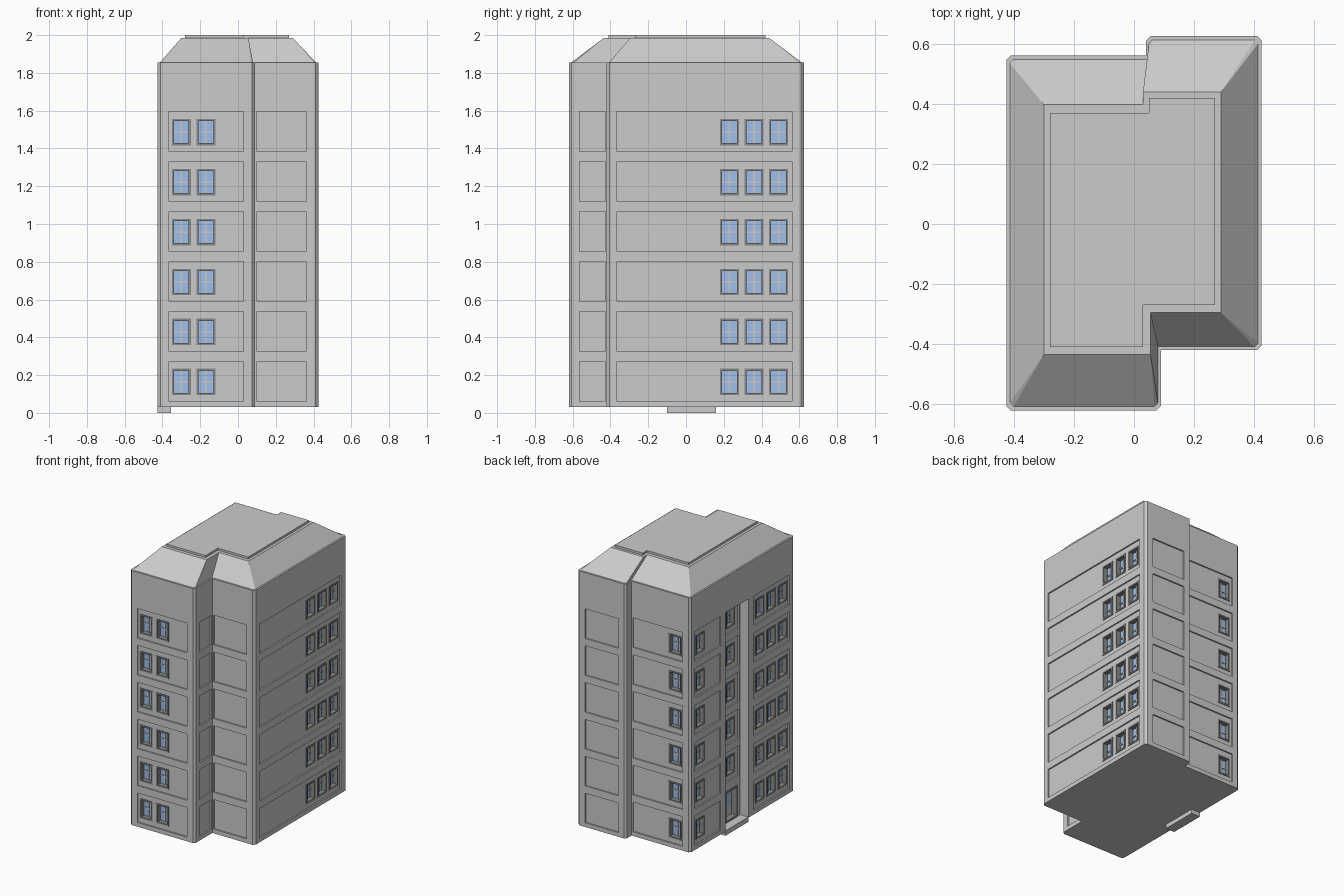
import bpy, bmesh
from mathutils import Matrix, Vector

if "Cube" in bpy.data.objects:
    bpy.data.objects.remove(bpy.data.objects["Cube"])

FLOORS, PITCH = 6, 0.2645
# walls: (axis of normal, plane position, outward sign)
FRONT_L, FRONT_R = ('y', -0.62, -1), ('y', -0.42, -1)
BACK_L, BACK_R = ('y', 0.56, 1), ('y', 0.625, 1)
RIGHT, NOTCH = ('x', 0.425, 1), ('x', 0.09, 1)
LEFT, BAY = ('x', -0.425, -1), ('x', -0.36, -1)


def make_object(name, bm, color=None):
    bmesh.ops.recalc_face_normals(bm, faces=bm.faces)
    mesh = bpy.data.meshes.new(name)
    bm.to_mesh(mesh)
    bm.free()
    ob = bpy.data.objects.new(name, mesh)
    bpy.context.collection.objects.link(ob)
    if color:
        mat = bpy.data.materials.new(name + "_colour")
        mat.diffuse_color = (*color, 1)
        mat.use_nodes = True
        mat.node_tree.nodes["Principled BSDF"].inputs["Base Color"].default_value = mat.diffuse_color
        mesh.materials.append(mat)
    return ob


def box(bm, lo, hi):
    lo, hi = Vector(lo), Vector(hi)
    m = Matrix.Translation((lo + hi) / 2) @ Matrix.Diagonal((*(hi - lo), 1))
    bmesh.ops.create_cube(bm, size=1, matrix=m)


def wall_box(bm, wall, u0, u1, z0, z1, d0, d1):
    """Box on a wall: u along it, z up, d = depth inward from its face."""
    axis, p, s = wall
    a, b = sorted((p - s * d0, p - s * d1))
    if axis == 'x':
        box(bm, (a, u0, z0), (b, u1, z1))
    else:
        box(bm, (u0, a, z0), (u1, b, z1))


def ring_box(bm, wall, u0, u1, z0, z1, t, d0, d1):
    for r in ((u0, u0 + t, z0, z1), (u1 - t, u1, z0, z1),
              (u0 + t, u1 - t, z0, z0 + t), (u0 + t, u1 - t, z1 - t, z1)):
        wall_box(bm, wall, *r, d0, d1)


def outline(x0, x1, x2, x3, y0, y1, y2, y3, c):
    """Stepped footprint with its convex corners chamfered by c."""
    pts = [Vector(p) for p in ((x0, y0), (x1, y0), (x1, y1), (x3, y1),
                               (x3, y3), (x2, y3), (x2, y2), (x0, y2))]
    out = []
    for i, p in enumerate(pts):
        a, b = pts[i - 1] - p, pts[(i + 1) % 8] - p
        k = 0 if i in (2, 6) else c
        out += [p + a.normalized() * k, p + b.normalized() * k]
    return out


def loft(name, layers):
    bm = bmesh.new()
    rings = [[bm.verts.new((p.x, p.y, z)) for p in pts] for pts, z in layers]
    n = len(rings[0])
    for lo, hi in zip(rings, rings[1:]):
        for i in range(n):
            j = (i + 1) % n
            bm.faces.new((lo[i], lo[j], hi[j], hi[i]))
    bm.faces.new(rings[0][::-1])
    bm.faces.new(rings[-1])
    bmesh.ops.remove_doubles(bm, verts=bm.verts, dist=1e-5)
    return make_object(name, bm)


# wall block, mansard roof and flat roof slab
base = outline(-0.425, 0.09, 0.04, 0.425, -0.62, -0.42, 0.56, 0.625, 0.015)
rim = outline(-0.415, 0.08, 0.05, 0.415, -0.61, -0.41, 0.55, 0.615, 0.012)
deck = outline(-0.30, 0.055, 0.03, 0.29, -0.435, -0.295, 0.397, 0.44, 0)
slab = outline(-0.28, 0.03, 0.05, 0.27, -0.41, -0.27, 0.37, 0.42, 0)
walls = loft("walls", [(base, 0.03), (base, 1.855)])
loft("mansard_roof", [(rim, 1.853), (deck, 1.985)])
loft("roof_slab", [(slab, 1.98), (slab, 2.0)])

# sunken panels (wall, from, to) and windows (wall, left edges)
PANELS = [(FRONT_L, -0.365, 0.03), (FRONT_R, 0.10, 0.36), (NOTCH, -0.565, -0.43),
          (RIGHT, -0.365, 0.56), (BACK_R, 0.10, 0.365), (BACK_L, -0.365, 0.03),
          (LEFT, 0.215, 0.505), (LEFT, -0.565, -0.165), (BAY, -0.085, 0.145)]
WINDOWS = [(FRONT_L, (-0.35, -0.22)), (RIGHT, (0.18, 0.31, 0.44)),
           (BACK_L, (-0.35,)), (LEFT, (0.385, -0.29, -0.42, -0.55)),
           (BAY, (-0.05,))]
W, H = 0.10, 0.14

bay_cut, panel_cut, window_cut = bmesh.new(), bmesh.new(), bmesh.new()
frames, bars, glass = bmesh.new(), bmesh.new(), bmesh.new()
wall_box(bay_cut, LEFT, -0.10, 0.16, 0, 1.6, -0.05, 0.065)
for f in range(FLOORS):
    dz = f * PITCH
    for wall, u0, u1 in PANELS:
        if wall is not BAY or f:
            wall_box(panel_cut, wall, u0, u1, 0.06 + dz, 0.272 + dz, -0.01, 0.01)
    for wall, starts in WINDOWS:
        if wall is BAY and f == 0:
            continue
        for u in starts:
            z, um = 0.094 + dz, u + W / 2
            zm = z + H / 2
            wall_box(window_cut, wall, u, u + W, z, z + H, -0.005, 0.05)
            ring_box(frames, wall, u, u + W, z, z + H, 0.011, 0.006, 0.05)
            wall_box(glass, wall, u + 0.01, u + W - 0.01, z + 0.01, z + H - 0.01, 0.04, 0.05)
            wall_box(bars, wall, um - 0.004, um + 0.004, z + 0.01, z + H - 0.01, 0.034, 0.042)
            wall_box(bars, wall, u + 0.01, u + W - 0.01, zm - 0.004, zm + 0.004, 0.034, 0.042)

# entrance: doorway, frame, door leaf with glazing
wall_box(window_cut, BAY, -0.07, 0.07, 0.036, 0.26, -0.005, 0.05)
ring_box(frames, BAY, -0.07, 0.07, 0.036, 0.26, 0.012, -0.004, 0.05)
door = bmesh.new()
wall_box(door, BAY, -0.058, 0.058, 0.046, 0.248, 0.04, 0.05)
make_object("entrance_door", door)
wall_box(glass, BAY, -0.04, 0.04, 0.12, 0.235, 0.036, 0.045)
step = bmesh.new()
box(step, (-0.425, -0.10, 0), (-0.355, 0.16, 0.035))
make_object("entrance_step", step)

# carve the bay, then panels, then window openings
for name, cut in (("bay", bay_cut), ("panel", panel_cut), ("window", window_cut)):
    cutter = make_object(name + "_cutter", cut)
    cutter.hide_render = True
    mod = walls.modifiers.new(name, 'BOOLEAN')
    mod.operation, mod.solver, mod.object = 'DIFFERENCE', 'EXACT', cutter
    dg = bpy.context.evaluated_depsgraph_get()
    mesh = bpy.data.meshes.new_from_object(walls.evaluated_get(dg))
    walls.modifiers.clear()
    walls.data = mesh
    bpy.data.objects.remove(cutter)

make_object("window_frames", frames, (0.25, 0.25, 0.24))
make_object("window_bars", bars)
make_object("window_glass", glass, (0.35, 0.52, 0.82))
